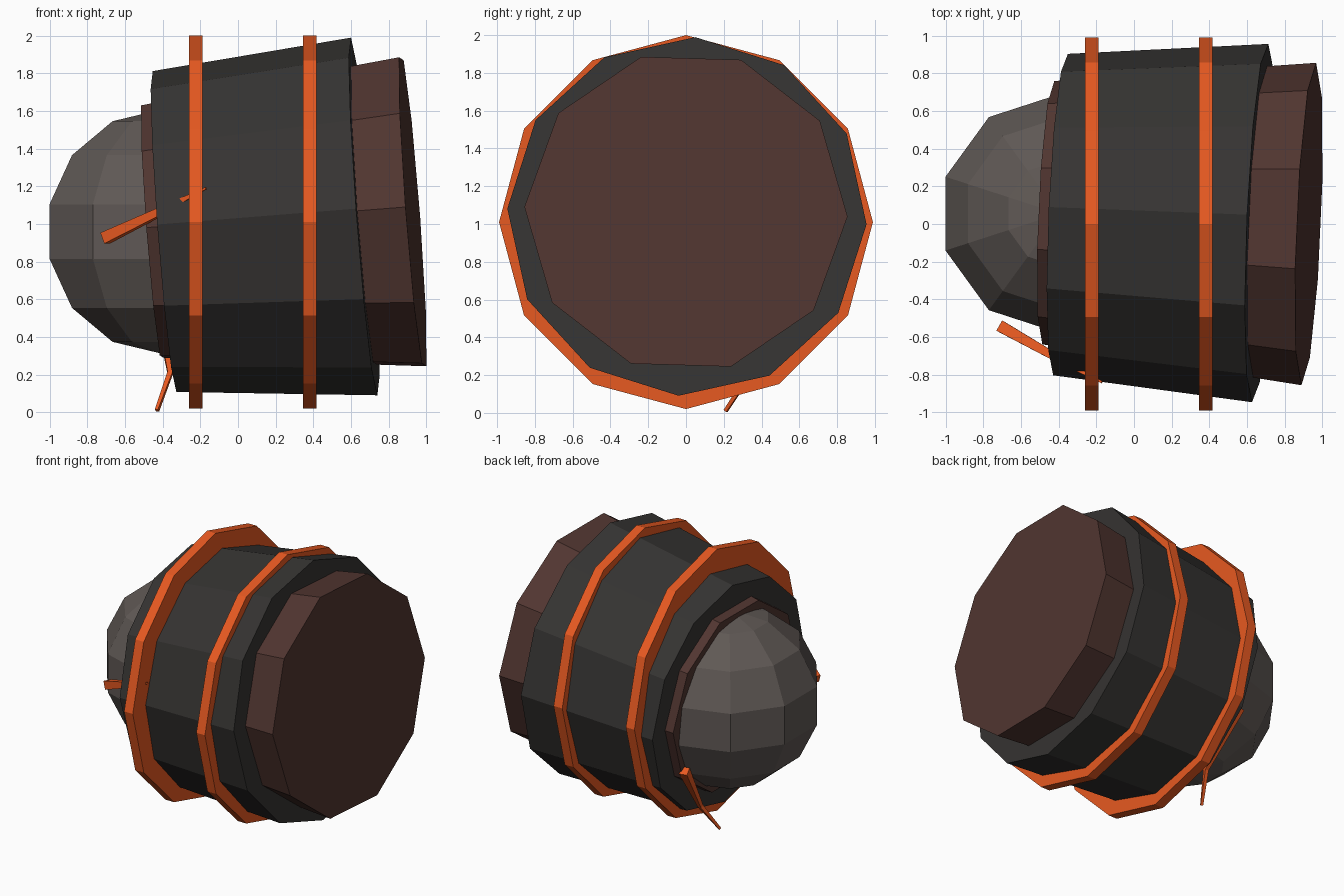
import bpy, bmesh
from math import cos, sin, radians, tau
from mathutils import Vector

if "Cube" in bpy.data.objects:
    bpy.data.objects.remove(bpy.data.objects["Cube"])


def material(name, rgb):
    m = bpy.data.materials.new(name)
    m.diffuse_color = (*rgb, 1)
    m.use_nodes = True
    m.node_tree.nodes["Principled BSDF"].inputs["Base Color"].default_value = m.diffuse_color
    return m


ORANGE = material("orange", (0.80, 0.10, 0.015))
DARK = material("charcoal", (0.036, 0.034, 0.032))
BROWN = material("brown", (0.082, 0.036, 0.030))
GREY = material("warm_grey", (0.115, 0.098, 0.090))


def loft(name, points, radii, sides, phase, mat):
    """Capped, flat-faced tube through points; phase turns the polygon (0 = vertex towards +y)."""
    pts = [Vector(p) for p in points]
    bm = bmesh.new()
    rings = []
    for i, (p, r) in enumerate(zip(pts, radii)):
        d = (pts[min(i + 1, len(pts) - 1)] - pts[max(i - 1, 0)]).normalized()
        up = Vector((0, 0, 1))
        v = (up - d * up.dot(d)).normalized()
        u = v.cross(d)
        angles = [radians(phase) + tau * k / sides for k in range(sides)]
        rings.append([bm.verts.new(p + r * (u * cos(a) + v * sin(a))) for a in angles])
    for a, b in zip(rings, rings[1:]):
        for k in range(sides):
            n = (k + 1) % sides
            bm.faces.new((a[k], a[n], b[n], b[k]))
    bm.faces.new(rings[0])
    bm.faces.new(rings[-1])
    bmesh.ops.recalc_face_normals(bm, faces=bm.faces)
    me = bpy.data.meshes.new(name)
    bm.to_mesh(me)
    bm.free()
    me.materials.append(mat)
    ob = bpy.data.objects.new(name, me)
    bpy.context.collection.objects.link(ob)
    return ob


# Slightly tilted outer shell, and the ten-sided core that sticks out of both ends
loft("shell", [(-0.39, 0.05, 0.96), (0.67, 0.005, 1.04)], [0.855, 0.953], 12, -2.5, DARK)
loft("core", [(-0.455, 0.06, 0.96), (0.928, 0.0, 1.065)], [0.70, 0.857], 10, -1.7, BROWN)

# Upright twelve-sided bands
for i, x in enumerate((-0.225, 0.38)):
    loft(f"band_{i + 1}", [(x - 0.036, 0, 1.01), (x + 0.036, 0, 1.01)], [0.99, 0.99], 12, 0, ORANGE)

# Faceted dome
bpy.ops.mesh.primitive_uv_sphere_add(segments=10, ring_count=7, radius=0.65,
                                     location=(-0.398, 0.055, 0.96))
dome = bpy.context.object
dome.name = "dome"
dome.data.materials.append(GREY)

# Tapered square prongs
loft("front_prong", [(-0.705, -0.545, 0.925), (-0.43, -0.70, 1.057), (-0.17, -0.84, 1.19)],
     [0.044, 0.03, 0.008], 4, 45, ORANGE)
loft("lower_prong", [(-0.42, 0.62, 0.60), (-0.36, 0.34, 0.21), (-0.43, 0.21, 0.01)],
     [0.042, 0.02, 0.013], 4, 45, ORANGE)
